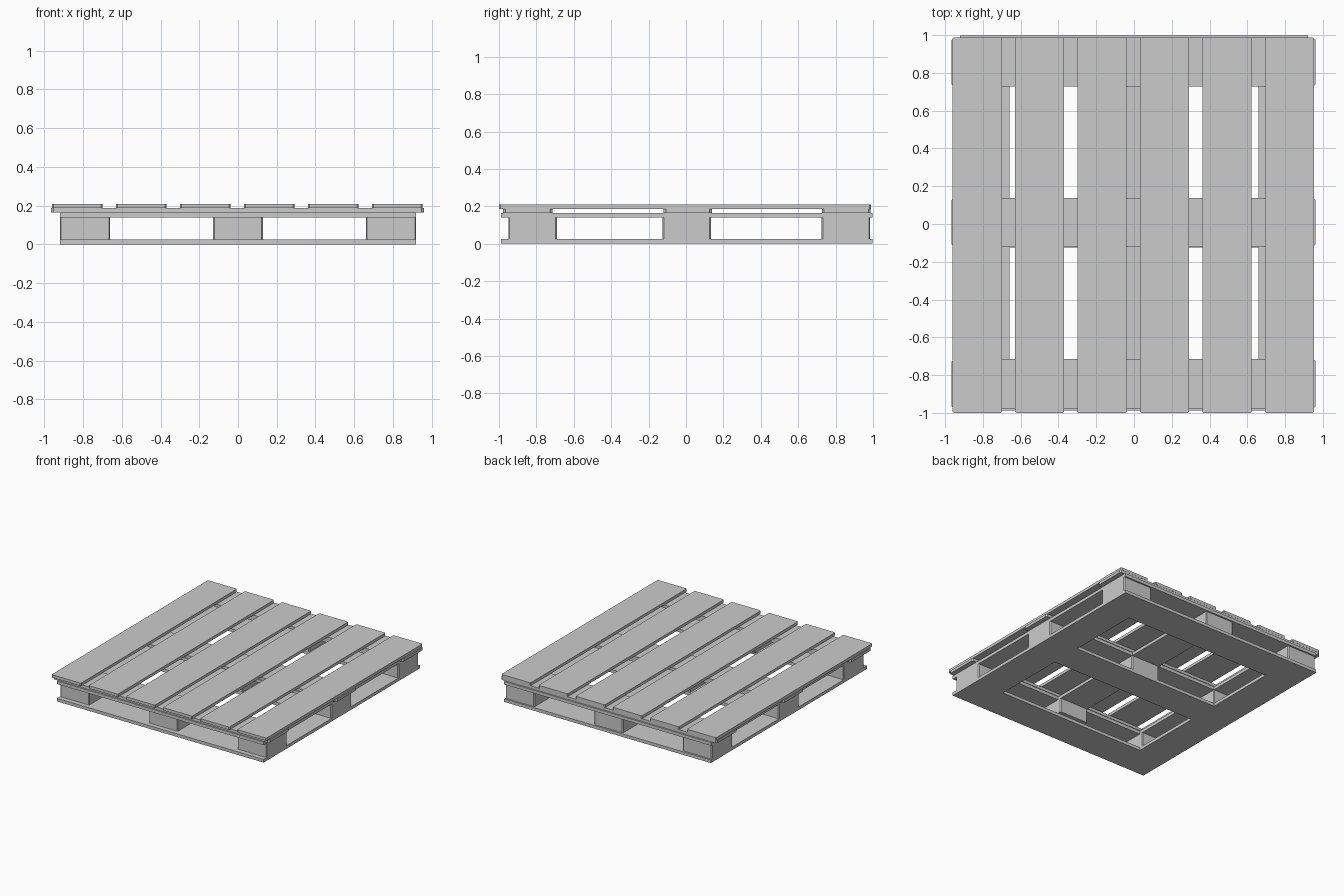
import bpy
import bmesh

cube = bpy.data.objects.get("Cube")
if cube:
    bpy.data.objects.remove(cube, do_unlink=True)

grey = bpy.data.materials.new("plain_grey")
grey.use_nodes = True
COLOUR = (0.6, 0.6, 0.6, 1)
grey.diffuse_color = COLOUR
grey.node_tree.nodes["Principled BSDF"].inputs["Base Color"].default_value = COLOUR


def board(name, xs, ys, zs, chamfer=0):
    """Box between the given limits, with optional chamfered upright edges."""
    bm = bmesh.new()
    bmesh.ops.create_cube(bm, size=1)
    for v in bm.verts:
        v.co = [lim[1] if c > 0 else lim[0] for c, lim in zip(v.co, (xs, ys, zs))]
    if chamfer:
        upright = [e for e in bm.edges
                   if abs(e.verts[0].co.z - e.verts[1].co.z) > 0.001]
        bmesh.ops.bevel(bm, geom=upright, offset=chamfer, segments=1,
                        affect='EDGES')
    mesh = bpy.data.meshes.new(name)
    bm.to_mesh(mesh)
    bm.free()
    mesh.materials.append(grey)
    obj = bpy.data.objects.new(name, mesh)
    bpy.context.collection.objects.link(obj)


# Shared layout: three columns, three rows and the stacked layers
COLUMNS = {"right": (-0.92, -0.66), "middle": (-0.128, 0.128), "left": (0.66, 0.92)}
ROWS = {"front": (-0.988, -0.72), "centre": (-0.125, 0.133), "back": (0.727, 0.998)}
BASE, BLOCK, STRINGER = (0, 0.025), (0.025, 0.14), (0.14, 0.165)
CROSS, DECK = (0.165, 0.187), (0.187, 0.21)
GAPS_X = {"right": (-0.66, -0.128), "left": (0.128, 0.66)}
GAPS_Y = {"front": (-0.72, -0.125), "back": (0.133, 0.727)}

# Bottom frame: three cross boards joined along both sides
for row, ys in ROWS.items():
    board(f"{row}_base_board", (-0.92, 0.92), ys, BASE)
for side in ("right", "left"):
    for part, ys in GAPS_Y.items():
        board(f"{side}_{part}_base_side", COLUMNS[side], ys, BASE)

# Nine spacer blocks
BLOCK_ROWS = {"front": (-0.95, -0.69), "centre": (-0.125, 0.133), "back": (0.725, 0.985)}
for row, ys in BLOCK_ROWS.items():
    for col, xs in COLUMNS.items():
        board(f"{row}_{col}_block", xs, ys, BLOCK, 0.007)

# Upper frame: stringers with infill between them
for col, xs in COLUMNS.items():
    board(f"{col}_stringer", xs, (-0.988, 0.998), STRINGER)
for row in ROWS:
    for side, xs in GAPS_X.items():
        board(f"{row}_{side}_infill", xs, ROWS[row], STRINGER)

# Cross boards under the deck
CROSS_ROWS = {"front": (-0.978, -0.715), "centre": (-0.12, 0.138), "back": (0.727, 0.987)}
for row, ys in CROSS_ROWS.items():
    board(f"{row}_cross_board", (-0.965, 0.96), ys, CROSS, 0.012)

# Six deck slats
for i in range(6):
    x = -0.83 + i * 0.3305
    board(f"deck_slat_{i + 1}", (x - 0.13, x + 0.13), (-1, 0.988), DECK, 0.007)
